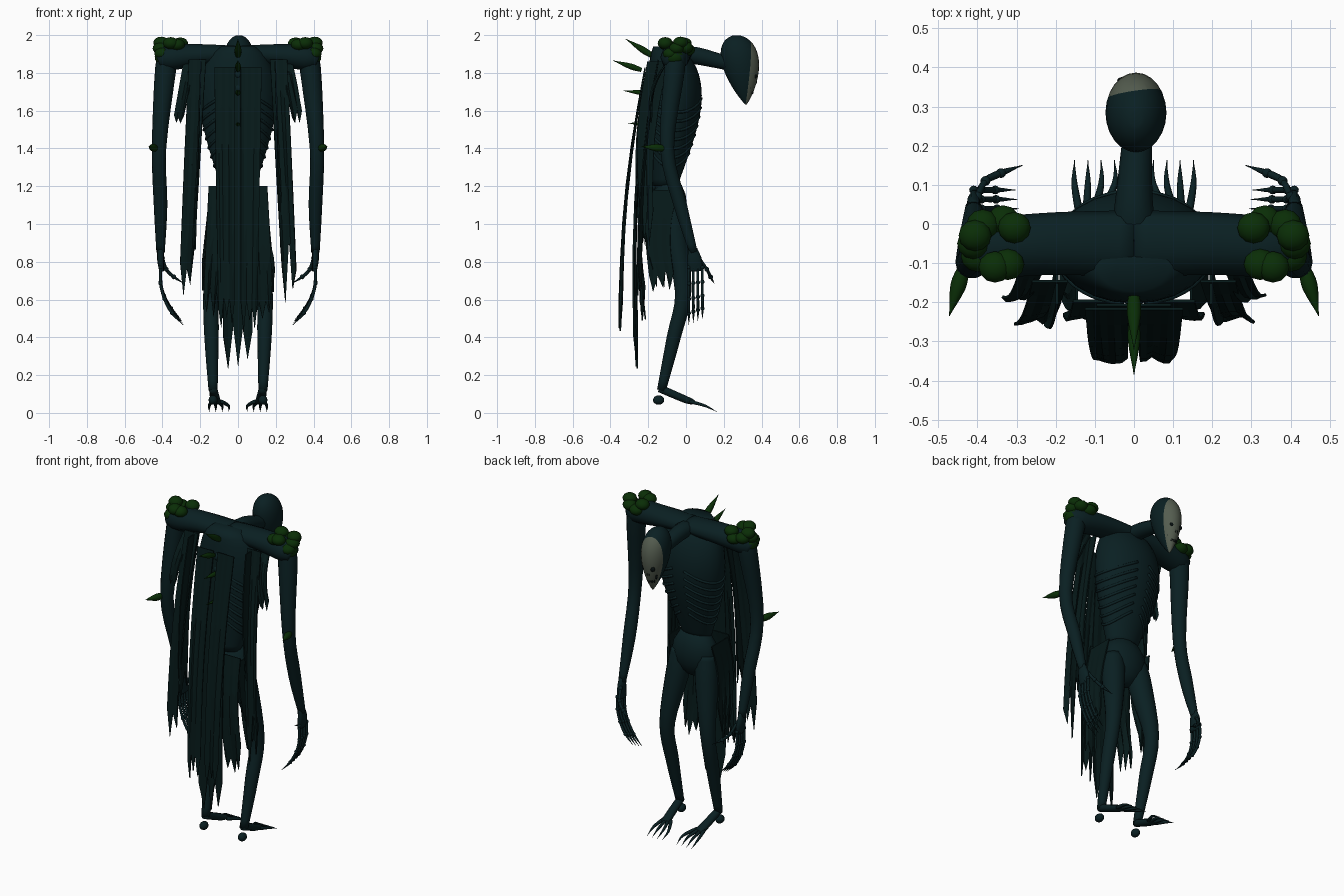
import bpy, bmesh, math, random
from mathutils import Vector

random.seed(4)
default_cube = bpy.data.objects.get("Cube")
if default_cube:
    bpy.data.objects.remove(default_cube)


def material(name, red, green, blue):
    mat = bpy.data.materials.new(name)
    mat.use_nodes = True
    mat.diffuse_color = (red, green, blue, 1)
    mat.node_tree.nodes["Principled BSDF"].inputs["Base Color"].default_value = (red, green, blue, 1)
    return mat


SKIN = material("dark teal skin", 0.003, 0.014, 0.016)
CLOTH = material("blackened teal cloth", 0.002, 0.01, 0.01)
MOSS = material("moss green", 0.003, 0.027, 0.002)
BONE = material("pale bone", 0.09, 0.11, 0.08)
DARK = material("socket black", 0.002, 0.005, 0.005)


def finish(bm, name, mat, mirror=False, smooth=True):
    bmesh.ops.recalc_face_normals(bm, faces=bm.faces)
    mesh = bpy.data.meshes.new(name)
    bm.to_mesh(mesh)
    bm.free()
    mesh.materials.append(mat)
    for face in mesh.polygons:
        face.use_smooth = smooth
    part = bpy.data.objects.new(name, mesh)
    bpy.context.collection.objects.link(part)
    if mirror:
        part.modifiers.new("other side", "MIRROR").use_mirror_merge = False
    return part


def loft(name, rings, mat=SKIN, mirror=False):
    """Skin a list of equal vertex rings and close both ends."""
    bm = bmesh.new()
    loops = [[bm.verts.new(co) for co in ring] for ring in rings]
    for low, high in zip(loops, loops[1:]):
        for k in range(len(low)):
            bm.faces.new((low[k - 1], low[k], high[k], high[k - 1]))
    bm.faces.new(loops[0])
    bm.faces.new(loops[-1])
    return finish(bm, name, mat, mirror)


def ellipse(centre, across, along, sides):
    turns = [math.tau * k / sides for k in range(sides)]
    return [centre + across * math.cos(turn) + along * math.sin(turn) for turn in turns]


def limb(name, knots, mat=SKIN, sides=10, steps=4, ref=(1, 0, 0), mirror=True):
    """Tube on a smooth curve through knots of x, y, z, radius and optional second radius."""
    knots = [Vector((*k, k[-1])) if len(k) == 4 else Vector(k) for k in knots]
    knots = [knots[0], *knots, knots[-1]]
    path = [knots[0]]
    for a, b, c, d in zip(knots, knots[1:], knots[2:], knots[3:]):
        for t in (step / steps for step in range(1, steps + 1)):
            path.append(b + ((c - a) * t + (a * 2 - b * 5 + c * 4 - d) * t ** 2
                             + (b * 3 - a - c * 3 + d) * t ** 3) / 2)
    rings = []
    for i, point in enumerate(path):
        ahead, behind = path[min(i + 1, len(path) - 1)], path[max(i - 1, 0)]
        tangent = Vector((ahead - behind)[:3]).normalized()
        across = Vector(ref)
        across = (across - tangent * across.dot(tangent)).normalized()
        wide, deep = (max(radius, 0.001) for radius in point[3:])
        rings.append(ellipse(Vector(point[:3]), across * wide, tangent.cross(across) * deep, sides))
    return loft(name, rings, mat, mirror)


def blob(name, centre, size, mat=SKIN, mirror=True):
    bm = bmesh.new()
    bmesh.ops.create_uvsphere(bm, u_segments=12, v_segments=8, radius=1)
    for vert in bm.verts:
        vert.co = [c + v * s for c, v, s in zip(centre, vert.co, size)]
    return finish(bm, name, mat, mirror)


def thorn(name, base, tip, radius, mirror=False):
    middle = Vector(base).lerp(Vector(tip), 0.4)
    limb(name, [(*base, radius * 0.7), (*middle, radius), (*tip, 0)], MOSS, mirror=mirror)


def rag(name, top, bottom, width, teeth=3, tear=0.2, sideways=False):
    """Torn strip hanging from one centre point to another."""
    bm = bmesh.new()
    rows = 6
    spread = Vector((0, width, 0)) if sideways else Vector((width, 0, 0))
    columns = []
    for c in range(teeth * 2 + 1):
        shift = spread * (c / teeth / 2 - 0.5)
        start, end = Vector(top) + shift, Vector(bottom) + shift * 0.8
        end.z += tear * (random.uniform(0, 0.3) if c % 2 else random.uniform(0.5, 1))
        end.y += random.uniform(-0.012, 0.012)
        column = []
        for r in range(rows + 1):
            point = start.lerp(end, r / rows)
            point.y -= 0.03 * math.sin(math.pi * r / rows)
            column.append(bm.verts.new(point))
        columns.append(column)
    for a, b in zip(columns, columns[1:]):
        for r in range(rows):
            bm.faces.new((a[r], b[r], b[r + 1], a[r + 1]))
    part = finish(bm, name, CLOTH, smooth=False)
    part.modifiers.new("thickness", "SOLIDIFY").thickness = 0.007


# Torso widening from the waist to a broad chest, then closing at the collar
def trunk(f):
    swell = math.sin(math.pi * f ** 1.6) ** 0.6 if 0 < f < 1 else 0
    half_width = 0.09 + 0.115 * swell
    centre = Vector((0, 0.05 * swell - 0.11, 1.2 + 0.74 * f))
    return centre, Vector((half_width, 0, 0)), Vector((0, half_width * 0.7, 0))


loft("torso", [ellipse(*trunk(i / 20), 24) for i in range(21)])
blob("pelvis", (0, -0.09, 1.1), (0.145, 0.095, 0.15), mirror=False)
limb("shoulder_yoke", [(0, -0.05, 1.9, 0.085, 0.045), (0.2, -0.05, 1.895, 0.08, 0.06),
                       (0.36, -0.06, 1.88, 0.075, 0.07), (0.42, -0.06, 1.86, 0.05, 0.045)], ref=(0, 1, 0))
limb("neck", [(0, -0.02, 1.89, 0.06, 0.04), (0, 0.06, 1.89, 0.048), (0.01, 0.26, 1.84, 0.035)], mirror=False)

# Faint ribs sloping down around the chest, and the spine
for i in range(7):
    knots = []
    for k in range(9):
        turn = math.pi * (k / 9 - 0.45)
        centre, across, along = trunk(0.68 - i * 0.065 - 0.15 * math.sin(math.pi * k / 9))
        knots.append((*(centre + across * math.cos(turn) + along * math.sin(turn)), 0.008))
    limb(f"ribs_{i}", knots, sides=6, steps=2, ref=(0, 0, 1))
for i in range(9):
    centre, across, along = trunk(i / 10)
    blob(f"vertebra_{i}", centre - along, (0.022, 0.02, 0.024), mirror=False)

# Egg-shaped head leaning forward, with a pale face split off by a slanted cut
rings = []
for i in range(19):
    t = 0.5 - 0.495 * math.cos(math.pi * i / 18)
    egg = math.sqrt(1 - (2 * t ** 1.67 - 1) ** 2)
    rings.append(ellipse(Vector((0.005, 0.318 - 0.05 * t, 1.63 + 0.37 * t)),
                         Vector((0.078 * egg, 0, 0)), Vector((0, 0.1 * egg, 0)), 24))
skull = loft("head", rings)
bm = bmesh.new()
bm.from_mesh(skull.data)
edge, facing = Vector((0, 0.327, 1.8)), Vector((-0.15, 1, -0.08))
bmesh.ops.bisect_plane(bm, geom=bm.verts[:] + bm.edges[:] + bm.faces[:], plane_co=edge, plane_no=facing)
for face in bm.faces:
    face.material_index = int((face.calc_center_median() - edge).dot(facing) > 0)
bm.to_mesh(skull.data)
bm.free()
skull.data.materials.append(BONE)
blob("eye_sockets", (0.027, 0.367, 1.785), (0.016, 0.009, 0.016), DARK)
blob("nostrils", (0.006, 0.368, 1.75), (0.004, 0.007, 0.011), DARK)
blob("cheek_hollows", (0.036, 0.341, 1.73), (0.006, 0.007, 0.015), DARK)
blob("mouth_line", (0, 0.35, 1.7), (0.027, 0.008, 0.002), DARK, mirror=False)
for i in range(4):
    blob(f"tooth_gaps_{i}", (i * 0.008, 0.353 - i * i * 0.001, 1.7), (0.002, 0.005, 0.011), DARK)

# Arms and palms
limb("arms", [(0.36, -0.055, 1.92, 0.05), (0.383, -0.06, 1.82, 0.056), (0.418, -0.1, 1.4, 0.038),
              (0.41, -0.03, 1.1, 0.036), (0.41, 0.04, 0.85, 0.022)], sides=14)
thorn("elbow_thorns", (0.435, -0.11, 1.4), (0.472, -0.235, 1.41), 0.02, mirror=True)
limb("palms", [(0.41, 0.035, 0.87, 0.018, 0.025), (0.41, 0.045, 0.81, 0.018, 0.04),
               (0.405, 0.05, 0.75, 0.012, 0.04)])


def bony_digit(name, joints, radius):
    limb(name, [(*joint, radius) for joint in joints[:-1]] + [(*joints[-1], 0)], sides=6, steps=3)
    for j, joint in enumerate(joints[:-1]):
        blob(f"{name}_joints_{j}", joint, [radius * 1.4] * 3)


# Long fingers that curl inward bone by bone
for i in range(4):
    joints = [Vector((0.41, 0.015 + 0.024 * i, 0.77))]
    for bone in range(4):
        curl = bone / 4
        joints.append(joints[-1] - Vector((math.sin(curl), 0, math.cos(curl))) * (0.085 - 0.003 * i))
    bony_digit(f"fingers_{i}", joints, 0.008)
bony_digit("thumbs", [(0.4, 0.07, 0.82), (0.38, 0.11, 0.76), (0.34, 0.13, 0.72), (0.285, 0.15, 0.685)], 0.009)

# Legs, feet and splayed toes
limb("legs", [(0.085, -0.08, 1.1, 0.06), (0.1, -0.06, 0.95, 0.067), (0.14, -0.015, 0.64, 0.044),
              (0.14, -0.065, 0.4, 0.038), (0.132, -0.13, 0.12, 0.024)], sides=14)
blob("heels", (0.132, -0.145, 0.068), (0.024, 0.03, 0.025))
limb("feet", [(0.132, -0.14, 0.13, 0.022), (0.12, 0, 0.07, 0.027, 0.02), (0.112, 0.04, 0.058, 0.028, 0.012)])
for i in range(4):
    tip = 0.05 + 0.034 * i
    limb(f"toes_{i}", [(0.09 + 0.016 * i, 0.02, 0.06, 0.011), (tip, 0.1, 0.038, 0.008),
                       (tip, 0.163, 0.006, 0)], sides=6)

# Large moss clumps ringing the shoulders
for i in range(9):
    turn = i * 2.4
    centre = Vector((0.35, -0.05, 1.93)) + 0.06 * Vector((math.cos(turn), math.sin(turn), math.sin(i) / 2))
    blob(f"moss_{i}", centre, (0.042, 0.04, 0.032), MOSS)
blob("moss_outer", (0.405, -0.06, 1.885), (0.036, 0.05, 0.04), MOSS)

# Torn cloth from the shoulders, flanks and hips
for side, s in (("right", -1), ("left", 1)):
    rag(f"{side}_long_strip", (s * 0.215, -0.15, 1.87), (s * 0.27, -0.25, 0.58), 0.09, 2, 0.35)
    rag(f"{side}_flank_strip", (s * 0.2, -0.15, 1.86), (s * 0.23, -0.21, 0.85), 0.11, 2, 0.3, sideways=True)
    rag(f"{side}_hip_side", (s * 0.15, -0.12, 1.18), (s * 0.19, -0.12, 0.62), 0.16, sideways=True)
    rag(f"{side}_hip_back", (s * 0.09, -0.2, 1.2), (s * 0.13, -0.23, 0.48), 0.13)
    rag(f"{side}_back_panel", (s * 0.07, -0.22, 1.83), (s * 0.06, -0.35, 0.43), 0.11, tear=0.25)
    rag(f"{side}_shoulder_rag", (s * 0.26, -0.11, 1.85), (s * 0.315, -0.19, 1.51), 0.06, 2, 0.1)
rag("middle_back_panel", (0, -0.21, 1.81), (0, -0.27, 0.22), 0.19, tear=0.25)

# Thorns down the spine
for i, (base, tip, reach) in enumerate([(1.885, 1.98, 0.32), (1.815, 1.865, 0.385),
                                        (1.69, 1.705, 0.33), (1.52, 1.535, 0.31)]):
    thorn(f"back_thorn_{i}", (0, 0.15 - reach, base), (0, -reach, tip), 0.018 - i * 0.002)
